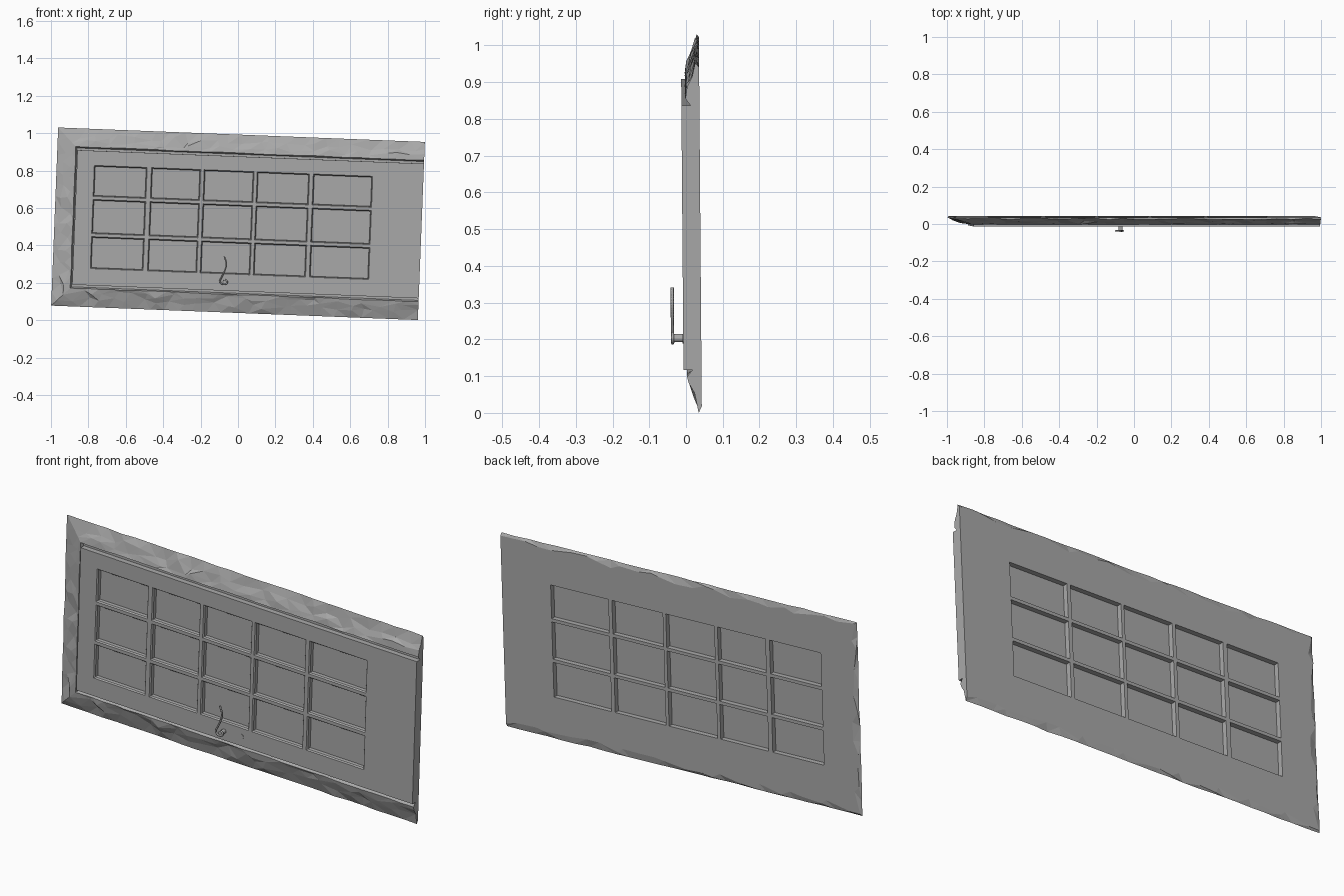
import bpy, bmesh, math, random
from mathutils import Matrix, Vector

random.seed(4)
if "Cube" in bpy.data.objects:
    bpy.data.objects.remove(bpy.data.objects["Cube"])

# The whole door lies on its side with a slight lean
PLACE = (Matrix.Translation((0, 0, 0.515)) @ Matrix.Rotation(math.radians(0.45), 4, 'X')
         @ Matrix.Rotation(math.radians(2.25), 4, 'Y'))
HALF_L, HALF_H = 0.981, 0.4765
FRONT, BACK = -0.010, 0.039

grey = bpy.data.materials.new("plain grey")
grey.use_nodes = True
grey.diffuse_color = (0.4, 0.4, 0.4, 1)
grey.node_tree.nodes["Principled BSDF"].inputs["Base Color"].default_value = (0.4, 0.4, 0.4, 1)


def place(name, data):
    ob = bpy.data.objects.new(name, data)
    bpy.context.collection.objects.link(ob)
    data.materials.append(grey)
    ob.matrix_world = PLACE
    return ob


def finish(name, bm):
    bmesh.ops.recalc_face_normals(bm, faces=bm.faces)
    me = bpy.data.meshes.new(name)
    bm.to_mesh(me)
    bm.free()
    return place(name, me)


# Door leaf: front and back sheets with fifteen recessed panes
cols = [-0.873, -0.78, -0.497, -0.474, -0.21, -0.192, 0.075, 0.092, 0.372, 0.392, 0.71, HALF_L]
rows = [-0.36, -0.27, -0.099, -0.083, 0.1, 0.116, 0.282, 0.36]
bm = bmesh.new()
panes = {FRONT: [], BACK: []}
for y in panes:
    grid = [[bm.verts.new((u, y, w)) for w in rows] for u in cols]
    for i in range(len(cols) - 1):
        for j in range(len(rows) - 1):
            quad = [grid[i][j], grid[i + 1][j], grid[i + 1][j + 1], grid[i][j + 1]]
            face = bm.faces.new(quad if y == FRONT else quad[::-1])
            if i % 2 and j % 2:
                panes[y].append(face)
bmesh.ops.bridge_loops(bm, edges=[e for e in bm.edges if e.is_boundary])
bm.normal_update()
# a narrow moulding lip round each front pane, then the recess itself
bmesh.ops.inset_individual(bm, faces=panes[FRONT], thickness=0.007, depth=-0.006)
for y, faces in panes.items():
    bmesh.ops.inset_individual(bm, faces=faces, thickness=0.0008, depth=-0.018 if y == FRONT else -0.024)
finish("door_leaf", bm)

# Rough-hewn frame on three sides, swept with mitred corners
# each profile point: inset from the outer edge, depth, jitter of both
profile = [(0.118, BACK, 0, 0), (0.02, BACK, 0.018, 0), (0, 0.031, 0, 0.004),
           (0.04, 0.018, 0.016, 0.003), (0.074, 0.006, 0.014, 0.004),
           (0.098, 0.0, 0.002, 0.001), (0.105, 0.016, 0, 0), (0.118, 0.016, 0, 0)]


def corner_path(d):
    return [Vector((HALF_L, 0, -HALF_H + d)), Vector((-HALF_L + d, 0, -HALF_H + d)),
            Vector((-HALF_L + d, 0, HALF_H - d)), Vector((HALF_L, 0, HALF_H - d))]


bm = bmesh.new()
sections = []
for side, steps in enumerate((26, 13, 26)):
    for k in range(steps + (side == 2)):
        t = k / steps
        ring = []
        for d, y, jd, jy in profile:
            path = corner_path(d + random.uniform(-jd, jd))
            shift = random.uniform(-0.35, 0.35) / steps if jd and 0 < k < steps else 0
            p = path[side].lerp(path[side + 1], t + shift)
            p.y = y + random.uniform(-jy, jy)
            ring.append(bm.verts.new(p))
        sections.append(ring)
n = len(profile)
for a, b in zip(sections, sections[1:]):
    for i in range(n):
        j = (i + 1) % n
        bm.faces.new((a[i], a[j], b[j], b[i]))
bm.faces.new(sections[0])
bm.faces.new(sections[-1])
# split the chipped quads into flat facets
bmesh.ops.triangulate(bm, faces=bm.faces[:])
finish("rough_frame", bm)

# Handle: curled lever
curve = bpy.data.curves.new("handle_lever", 'CURVE')
curve.dimensions = '3D'
curve.bevel_depth = 0.0045
curve.bevel_resolution = 1
curve.resolution_u = 5
curve.use_fill_caps = True
points = [(-0.066, -0.177), (-0.054, -0.215), (-0.06, -0.25), (-0.076, -0.288),
          (-0.084, -0.312), (-0.064, -0.327), (-0.045, -0.315), (-0.057, -0.3)]
spline = curve.splines.new('BEZIER')
spline.bezier_points.add(len(points) - 1)
for bp, (u, w) in zip(spline.bezier_points, points):
    bp.co = (u, -0.039, w)
    bp.handle_left_type = bp.handle_right_type = 'AUTO'
place("handle_lever", curve)


# Handle stem and keyhole plate
def disc(name, u, w, radius, y0, y1):
    bm = bmesh.new()
    spin = Matrix.Translation((u, (y0 + y1) / 2, w)) @ Matrix.Rotation(math.pi / 2, 4, 'X')
    bmesh.ops.create_cone(bm, cap_ends=True, segments=12, radius1=radius, radius2=radius,
                          depth=abs(y1 - y0), matrix=spin)
    finish(name, bm)


disc("handle_stem", -0.059, -0.314, 0.011, -0.04, FRONT + 0.002)
disc("keyhole_plate", 0.036, -0.312, 0.013, FRONT - 0.002, FRONT + 0.002)
